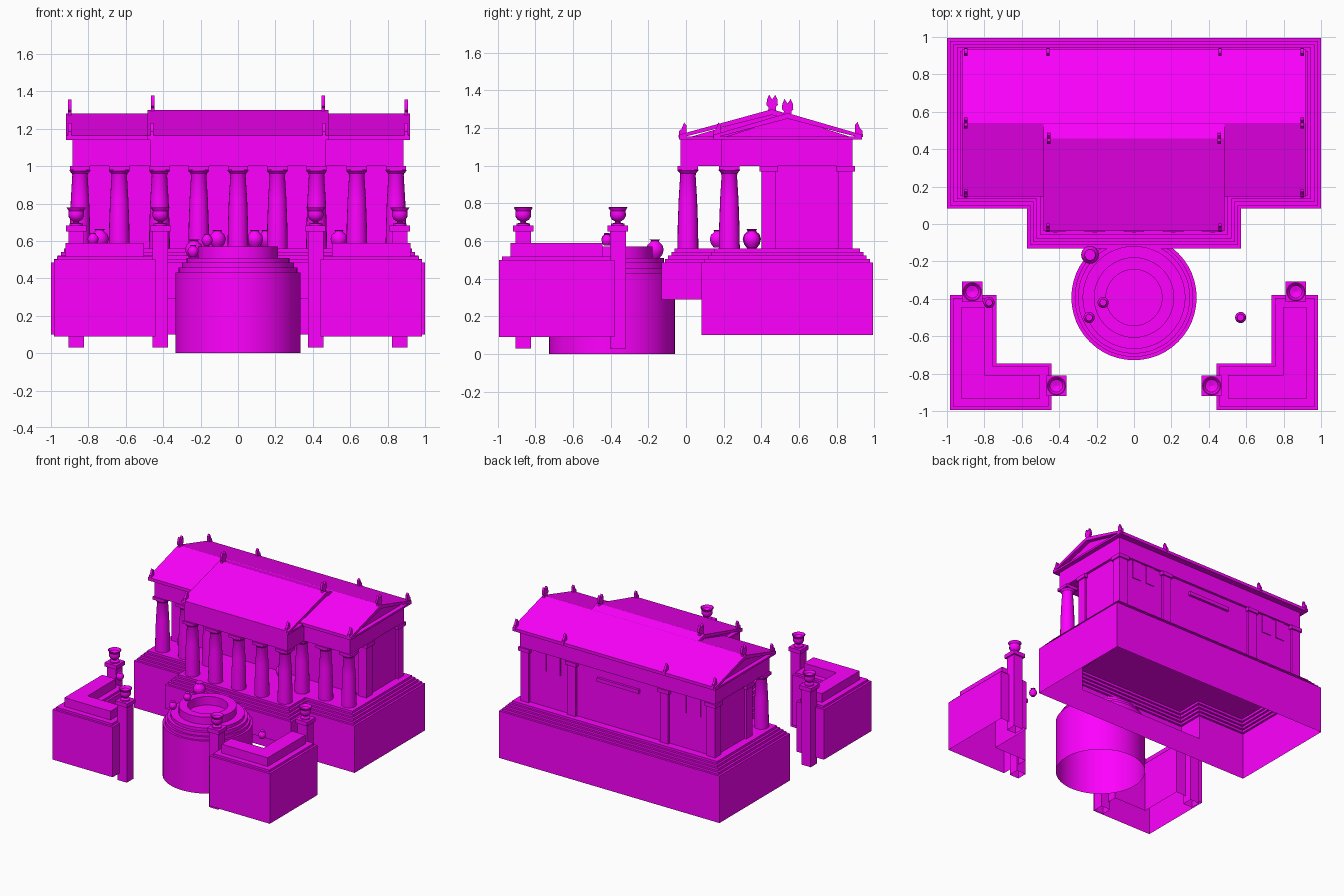
import bpy, bmesh, math

if "Cube" in bpy.data.objects:
    bpy.data.objects.remove(bpy.data.objects["Cube"])

mat = bpy.data.materials.new("magenta")
mat.diffuse_color = (1, 0, 1, 1)
mat.use_nodes = True
mat.node_tree.nodes["Principled BSDF"].inputs["Base Color"].default_value = mat.diffuse_color


def make(name, verts, faces, smooth=False):
    me = bpy.data.meshes.new(name)
    me.from_pydata(verts, [], faces)
    me.materials.append(mat)
    ob = bpy.data.objects.new(name, me)
    bpy.context.collection.objects.link(ob)
    bm = bmesh.new()
    bm.from_mesh(me)
    bmesh.ops.recalc_face_normals(bm, faces=bm.faces)
    bm.to_mesh(me)
    bm.free()
    if smooth:
        bpy.ops.object.select_all(action='DESELECT')
        ob.select_set(True)
        bpy.context.view_layer.objects.active = ob
        bpy.ops.object.shade_smooth_by_angle(angle=math.radians(35))
    return ob


def inset(poly, d):
    # Inset of a right-angled, counter-clockwise outline
    out, n = [], len(poly)
    for i in range(n):
        p, q, r = poly[i - 1], poly[i], poly[(i + 1) % n]
        x, y = q
        for a, b in ((p, q), (q, r)):
            ex, ey = b[0] - a[0], b[1] - a[1]
            l = math.hypot(ex, ey)
            x, y = x - d * ey / l, y + d * ex / l
        out.append((x, y))
    return out


def skin(n, rows):
    # Quads between successive rings of n vertices
    return [(k * n + i, k * n + (i + 1) % n, k * n + n + (i + 1) % n, k * n + n + i)
            for k in range(rows - 1) for i in range(n)]


def stepped(name, poly, steps, top=True, bottom=False):
    # Outline lofted through (inset, height) pairs
    n = len(poly)
    verts = [(x, y, z) for d, z in steps for x, y in inset(poly, d)]
    faces = skin(n, len(steps))
    if top:
        faces.append(tuple(range(len(verts) - n, len(verts))))
    if bottom:
        faces.append(tuple(reversed(range(n))))
    return make(name, verts, faces)


def rect(x0, x1, y0, y1):
    return [(x0, y0), (x1, y0), (x1, y1), (x0, y1)]


def box(name, x0, x1, y0, y1, z0, z1, bottom=True):
    return stepped(name, rect(x0, x1, y0, y1), [(0, z0), (0, z1)], bottom=bottom)


def lathe(name, profile, x, y, z=0, n=20):
    verts = [(x + r * math.cos(2 * math.pi * i / n), y + r * math.sin(2 * math.pi * i / n), z + h)
             for r, h in profile for i in range(n)]
    return make(name, verts, skin(n, len(profile)), True)


def extrude_x(name, prof, x0, x1):
    # (y, z) profile extruded along x
    n = len(prof)
    verts = [(x, y, z) for x in (x0, x1) for y, z in prof]
    return make(name, verts, skin(n, 2) + [tuple(range(n)), tuple(range(n, 2 * n))])


# Temple podium with stepped top and projecting porch
tee = [(-1, .082), (-.573, .082), (-.573, -.13), (.573, -.13),
       (.573, .082), (1, .082), (1, .995), (-1, .995)]
steps = [(0, .29)]
for i in range(5):
    steps.append((.0175 * i, .485 + .0185 * i))
    if i < 4:
        steps.append((.0175 * (i + 1), .485 + .0185 * i))
stepped("podium", tee, steps)
stepped("podium_lower_walls", rect(-1, 1, .082, .995), [(0, .10), (0, .29)], top=False)

# Cella with pilasters, back panels and lintel
box("cella", -.865, .865, .42, .865, .56, 1.02, bottom=False)
for s in (-1, 1):
    for x, y in ((.845, .44), (.845, .847), (.42, .847)):
        x *= s
        box("pilaster", x - .038, x + .038, y - .038, y + .038, .56, .97, bottom=False)
        box("pilaster_capital", x - .05, x + .05, y - .05, y + .05, .97, 1.0)
    for x in (.57, .70):
        box("back_panel", s * x - .04, s * x + .04, .86, .872, .85, 1.0)
box("back_lintel", -.19, .19, .86, .885, .90, .93)

# Columns
shaft = [(.056, 0), (.054, .12), (.049, .26), (.041, .39), (.043, .395),
         (.043, .40), (.056, .415), (.056, .42)]
spots = [(i * .21, .01) for i in range(-2, 3)]
spots += [(s * x, .23) for s in (-1, 1) for x in (.42, .635, .845)]
for x, y in spots:
    lathe("column", shaft, x, y, .56)
    box("abacus", x - .054, x + .054, y - .054, y + .054, .978, 1.0)

# Entablature beams
Z = (1.0, 1.145)
box("front_beam_porch", -.47, .47, -.03, .06, *Z)
box("back_beam", -.885, .885, .80, .885, *Z)
for s in (-1, 1):
    a, b = sorted((s * .38, s * .47))
    box("porch_side_beam", a, b, .06, .42, *Z)
    a, b = sorted((s * .47, s * .885))
    box("front_beam_wing", a, b, .185, .275, *Z)
    a, b = sorted((s * .80, s * .885))
    box("side_beam", a, b, .275, .80, *Z)


# Roofs: cornice slab, pediment and sloping cover
def roof(name, hw, y0, y1, yr, zr):
    ze = 1.165
    box(name + "_cornice", -hw, hw, y0, y1, 1.14, 1.155)
    extrude_x(name + "_pediment", [(y0 + .05, 1.15), (y1 - .05, 1.15), (yr, zr - .02)],
              -hw + .035, hw - .035)
    extrude_x(name + "_cover", [(y0, ze - .018), (y0, ze), (yr, zr), (y1, ze),
                                (y1, ze - .018), (yr, zr - .03)], -hw, hw)


roof("wing_roof", .92, .147, .935, .54, 1.28)
roof("porch_roof", .485, -.038, .935, .456, 1.30)

# Roof ornaments
leaf = [(-.018, -.015), (.024, -.015), (.02, .02), (.008, .03), (-.006, .065), (-.018, .05)]
palm = [(-.022, -.02), (.022, -.02), (.02, .01), (.03, .02), (.028, .05), (.016, .075),
        (0, .05), (-.016, .075), (-.028, .05), (-.03, .02), (-.02, .01)]
for s in (-1, 1):
    for x, y, z, p in ((.90, .917, 1.168, leaf), (.46, .917, 1.168, leaf),
                       (.90, .167, 1.165, leaf), (.46, -.016, 1.165, leaf),
                       (.90, .54, 1.28, palm), (.455, .458, 1.302, palm)):
        f = 1 if y > .5 else -1
        extrude_x("roof_ornament", [(y + f * u, z + v) for u, v in p],
                  s * x - .009, s * x + .009)

# Round altar with hollow top
lathe("round_altar", [(.335, 0), (.335, .43), (.317, .43), (.317, .457), (.30, .457),
                      (.30, .485), (.275, .485), (.275, .51), (.215, .51), (.215, .57),
                      (.15, .57), (.15, .50), (.0001, .50)], 0, -.393, n=48)

# Corner terraces and pillars with urns
urn = [(.036, 0), (.036, .01), (.014, .016), (.014, .022), (.032, .032), (.042, .05),
       (.042, .065), (.04, .078), (.051, .096), (.046, .098), (.034, .08), (.0001, .07)]
for s in (-1, 1):
    ell = [(.44, -.995), (.985, -.995), (.985, -.38), (.735, -.38), (.735, -.745), (.44, -.745)]
    if s < 0:
        ell = [(-x, y) for x, y in reversed(ell)]
    stepped("corner_terrace", ell, [(0, .09), (0, .50), (.018, .50), (.018, .518),
                                    (.063, .518), (.063, .59)])
    for x, y in ((.865, -.362), (.415, -.865)):
        x *= s
        box("pillar", x - .042, x + .042, y - .042, y + .042, .03, .65, bottom=False)
        box("pillar_cap", x - .054, x + .054, y - .054, y + .054, .65, .682)
        lathe("urn", urn, x, y, .682, 16)

# Loose pots: x, y, centre height, radius
pot = [(.0001, -1), (.5, -1), (.85, -.55), (1, 0), (.85, .5), (.5, .8), (.45, .95),
       (.62, 1.1), (.0001, 1.1)]
for x, y, z, r in ((-.235, -.165, .555, .048), (-.24, -.50, .545, .03),
                   (-.165, -.42, .605, .03), (.57, -.50, .52, .03),
                   (-.775, -.42, .61, .03), (-.74, .35, .61, .05),
                   (-.11, .17, .61, .045), (.09, .17, .61, .045),
                   (.15, .35, .61, .045), (.54, .35, .61, .045)):
    lathe("pot", [(a * r, b * r) for a, b in pot], x, y, z, 14)
